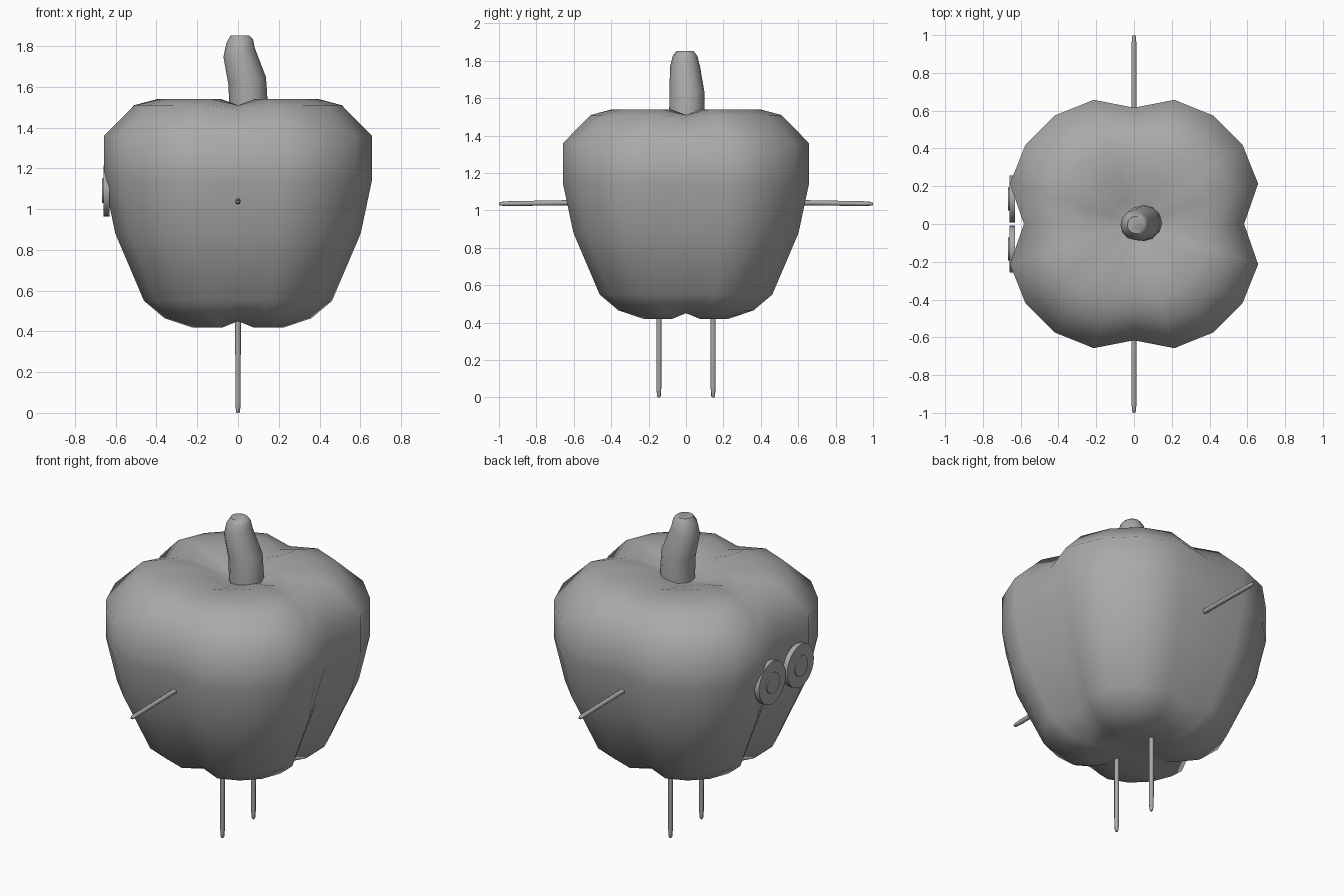
import bpy, bmesh
from math import sin, cos, pi, radians
from mathutils import Vector, Matrix

cube = bpy.data.objects.get("Cube")
if cube:
    bpy.data.objects.remove(cube, do_unlink=True)

GREY = (0.4, 0.4, 0.4, 1)
grey = bpy.data.materials.new("plain grey")
grey.use_nodes = True
grey.diffuse_color = GREY
grey.node_tree.nodes["Principled BSDF"].inputs["Base Color"].default_value = GREY


def loft(name, rings, smooth_angle):
    """Skin a list of equal-length rings of points and cap both ends."""
    bm = bmesh.new()
    loops = [[bm.verts.new(p) for p in ring] for ring in rings]
    n = len(loops[0])
    for a, b in zip(loops, loops[1:]):
        for i in range(n):
            j = (i + 1) % n
            bm.faces.new((a[i], a[j], b[j], b[i]))
    bm.faces.new(loops[0][::-1])
    bm.faces.new(loops[-1])
    bmesh.ops.recalc_face_normals(bm, faces=bm.faces)
    mesh = bpy.data.meshes.new(name)
    bm.to_mesh(mesh)
    bm.free()
    mesh.materials.append(grey)
    obj = bpy.data.objects.new(name, mesh)
    bpy.context.collection.objects.link(obj)
    bpy.ops.object.select_all(action='DESELECT')
    obj.select_set(True)
    bpy.context.view_layer.objects.active = obj
    bpy.ops.object.shade_smooth_by_angle(angle=radians(smooth_angle))
    return obj


def circle(centre, radius, axis=(0, 0, 1), sides=12):
    """Ring of points around an axis."""
    turn = Vector((0, 0, 1)).rotation_difference(Vector(axis)).to_matrix()
    return [Vector(centre) + turn @ Vector((radius * cos(2 * pi * i / sides),
                                            radius * sin(2 * pi * i / sides), 0))
            for i in range(sides)]


# Four-lobed body: half width, height, lobe strength, groove dip
profile = [
    (0.10, 0.45, 0.3, 0.0), (0.23, 0.42, 0.8, 0.03), (0.36, 0.465, 1.3, 0.02),
    (0.46, 0.55, 1.5, 0.0), (0.60, 0.88, 1.3, 0.0), (0.655, 1.14, 1.0, 0.0),
    (0.655, 1.36, 1.0, 0.0), (0.51, 1.51, 0.9, -0.02), (0.40, 1.54, 0.7, -0.03),
    (0.26, 1.54, 0.5, -0.03), (0.13, 1.50, 0.2, -0.01), (0.05, 1.48, 0.0, 0.0),
]
rings = []
for width, z, lobe, dip in profile:
    ring = []
    for i in range(20):
        step, a = i % 5, i * pi / 10
        groove = -0.11 if i % 10 == 0 else -0.06
        bulge = groove if step == 0 else (0.055 if step in (1, 4) else 0.085)
        r = width * (1 + bulge * (lobe if step == 0 else min(lobe, 1)))
        ring.append((r * cos(a), r * sin(a), z + (dip if step == 0 else 0)))
    rings.append(ring)
loft("pepper_body", rings, 70)

# Bent stem
loft("stem", [
    circle((0.053, 0.005, 1.44), 0.095),
    circle((0.053, 0.005, 1.49), 0.095),
    circle((0.045, 0.005, 1.63), 0.094, (-0.2, 0, 1)),
    circle((0.005, -0.005, 1.77), 0.080, (-0.3, 0, 1)),
    circle((0.008, -0.005, 1.825), 0.066, (-0.15, 0, 1)),
    circle((0.010, -0.005, 1.852), 0.046),
], 50)


# Thin stick limbs with a narrowed tip
def stick(name, start, end):
    start, end = Vector(start), Vector(end)
    axis = (end - start).normalized()
    loft(name, [circle(start, 0.014, axis, 8),
                circle(end - axis * 0.05, 0.013, axis, 8),
                circle(end - axis * 0.008, 0.010, axis, 8),
                circle(end, 0.006, axis, 8)], 50)


for side, label in ((-1, "front"), (1, "back")):
    stick(label + "_arm", (0, 0.5 * side, 1.043), (0, side, 1.035))
    stick(label + "_leg", (0, 0.145 * side, 0.52), (0, 0.145 * side, 0))
    # Disc eyes with a raised pupil
    y = 0.132 * side
    for part, radius, x0, x1 in (("eye", 0.125, -0.630, -0.660),
                                 ("pupil", 0.06, -0.655, -0.667)):
        loft(label + "_" + part,
             [circle((x, y, 1.09), radius, (-1, 0, 0), 24) for x in (x0, x1)], 30)
